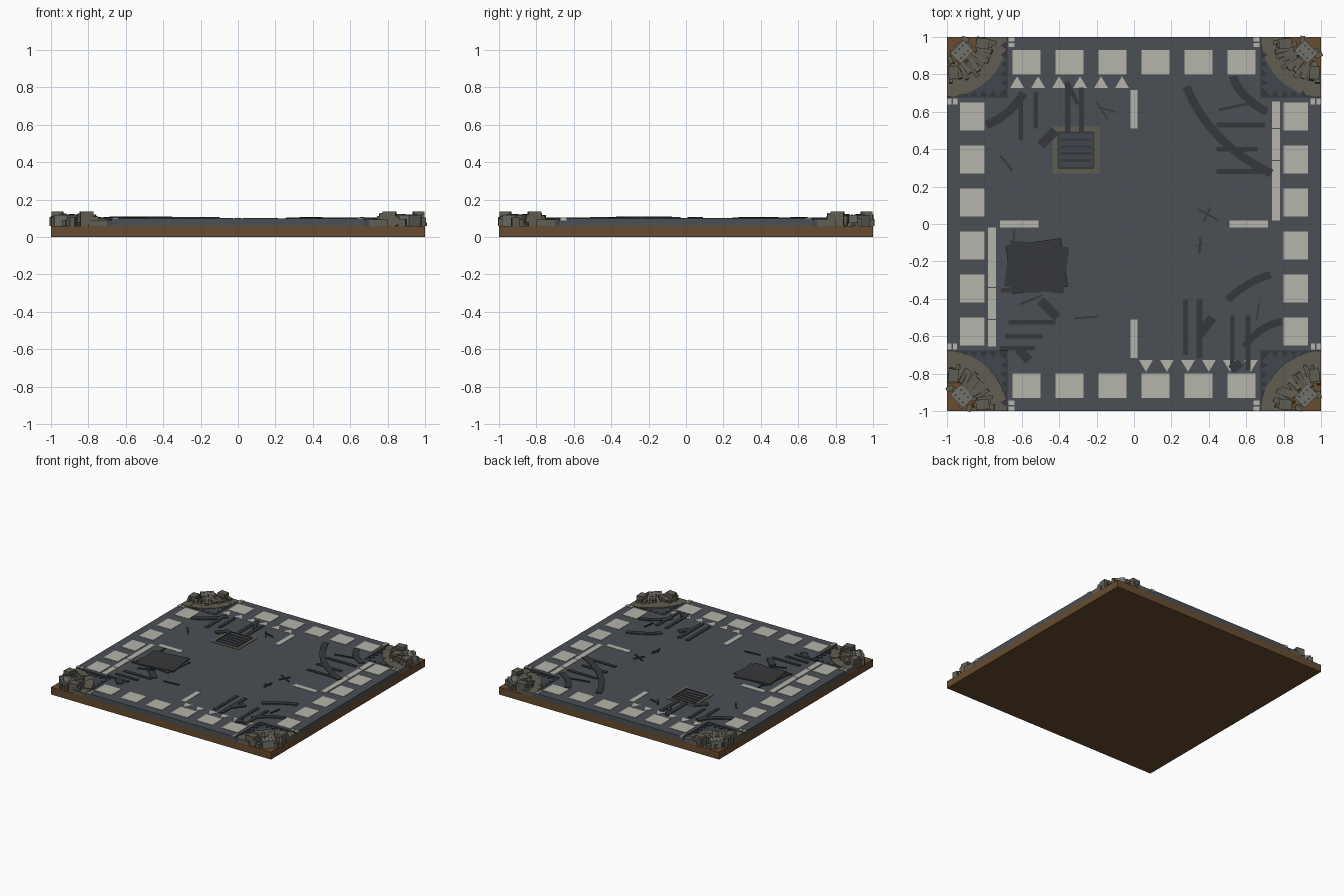
import bpy, bmesh, random
from math import sin, cos, pi, radians, atan2, hypot
from mathutils import Matrix, Vector

if "Cube" in bpy.data.objects:
    bpy.data.objects.remove(bpy.data.objects["Cube"])

random.seed(4)


def material(name, rgb):
    m = bpy.data.materials.new(name)
    m.diffuse_color = (*rgb, 1)
    m.use_nodes = True
    m.node_tree.nodes["Principled BSDF"].inputs["Base Color"].default_value = m.diffuse_color
    return m


DIRT = material("dirt", (.14, .072, .03))
ROAD = material("asphalt", (.07, .079, .09))
GUTTER = material("gutter", (.052, .062, .078))
DARK = material("dark_asphalt", (.036, .039, .044))
PAINT = material("road_paint", (.46, .46, .41))
PAVE = material("paving", (.12, .11, .085))
STONE = material("stone", (.17, .17, .15))


def prism(bm, pts, z0, z1, m=None):
    """Extrude a flat outline from z0 to z1."""
    lo = [bm.verts.new((x, y, z0)) for x, y in pts]
    hi = [bm.verts.new((x, y, z1)) for x, y in pts]
    n = len(pts)
    bm.faces.new(lo[::-1])
    bm.faces.new(hi)
    for i in range(n):
        bm.faces.new((lo[i], lo[(i + 1) % n], hi[(i + 1) % n], hi[i]))
    if m:
        bmesh.ops.transform(bm, matrix=m, verts=lo + hi)


def rect(x, y, w, h, deg=0):
    a = radians(deg)
    return [(x + u * w / 2 * cos(a) - v * h / 2 * sin(a),
             y + u * w / 2 * sin(a) + v * h / 2 * cos(a))
            for u, v in ((-1, -1), (1, -1), (1, 1), (-1, 1))]


def line(x0, y0, x1, y1, w):
    return rect((x0 + x1) / 2, (y0 + y1) / 2, hypot(x1 - x0, y1 - y0), w,
                atan2(y1 - y0, x1 - x0) * 180 / pi)


def bow(p0, p1, p2, w, n=8):
    """Curved strip along a quadratic curve."""
    p0, p1, p2 = Vector(p0), Vector(p1), Vector(p2)
    left, right = [], []
    for i in range(n + 1):
        t = i / n
        c = p0 * (1 - t) ** 2 + p1 * 2 * t * (1 - t) + p2 * t * t
        d = ((p1 - p0) * (1 - t) + (p2 - p1) * t).normalized() * w / 2
        left.append((c.x - d.y, c.y + d.x))
        right.append((c.x + d.y, c.y - d.x))
    return left + right[::-1]


def arc(r, n=10):
    return [(r * cos(i * pi / 2 / n), r * sin(i * pi / 2 / n)) for i in range(n + 1)]


def finish(name, bm, mat):
    bmesh.ops.recalc_face_normals(bm, faces=bm.faces)
    me = bpy.data.meshes.new(name)
    bm.to_mesh(me)
    bm.free()
    me.materials.append(mat)
    ob = bpy.data.objects.new(name, me)
    bpy.context.collection.objects.link(ob)
    return ob


def part(name, mat, outlines, z0, z1):
    bm = bmesh.new()
    for o in outlines:
        prism(bm, o, z0, z1)
    return finish(name, bm, mat)


# ground block and cross-shaped road
part("dirt_base", DIRT, [rect(0, 0, 2, 2)], 0, .06)
c = .675
part("road_slab", ROAD, [[(-c, -1), (c, -1), (c, -c), (1, -c), (1, c), (c, c),
                          (c, 1), (-c, 1), (-c, c), (-1, c), (-1, -c), (-c, -c)]], .06, .099)

# painted markings
paint = []
for s in (-1, 1):
    for i in range(6):
        t = (i - 2.5) * .23
        paint += [rect(t, s * .865, .148, .13), rect(s * .865, t, .13, .148)]
        tx = s * (-.064 - i * .1122)
        paint.append([(tx - .037, s * .727), (tx + .037, s * .727), (tx, s * .79)])
    for a, b in ((.02, .338), (.342, .508), (.512, .655)):
        paint.append(rect(s * .76, s * (a + b) / 2, .043, b - a))
    paint += [rect(0, s * .613, .04, .205), rect(s * .613, 0, .205, .04)]
part("road_markings", PAINT, paint, .09, .1015)

# straight tyre marks, slabs of torn asphalt and cracks: x0, y0, x1, y1, width
marks = [
    (-.605, .45, -.605, .7, .025), (-.525, .51, -.525, .705, .025),
    (-.355, .49, -.355, .755, .03), (-.28, .49, -.28, .73, .028),
    (-.5, .42, -.42, .5, .05), (-.36, .76, -.3, .64, .025),
    (.44, .53, .7, .53, .026), (.44, .40, .66, .40, .026), (.44, .28, .735, .28, .026),
    (.45, .61, .62, .645, .014),
    (.275, -.405, .275, -.7, .026), (.35, -.405, .35, -.72, .03),
    (.525, -.49, .525, -.75, .026), (.61, -.49, .61, -.78, .026),
    (.35, -.59, .42, -.5, .05), (.52, -.78, .57, -.74, .05),
    (-.71, -.355, -.5, -.355, .025), (-.67, -.525, -.42, -.525, .026),
    (-.69, -.6, -.49, -.6, .025), (-.72, -.665, -.53, -.665, .025),
    (-.5, -.41, -.41, -.5, .05), (-.62, -.67, -.56, -.73, .05),
]
cracks = [
    (-.19, .625, -.1, .6, .009), (-.2, .65, -.14, .56, .007), (-.715, .365, -.65, .285, .011),
    (.34, .08, .45, .02, .009), (.37, .01, .41, .09, .009), (.355, -.07, .35, -.16, .012),
    (.33, -.12, .37, -.1, .008), (.67, -.42, .655, -.51, .009),
    (-.61, -.43, -.49, -.38, .011), (-.32, -.505, -.19, -.495, .01),
    (-.64, -.03, -.645, -.12, .009),
]
curves = [
    bow((.28, .735), (.4, .43), (.735, .27), .045),
    bow((.53, .79), (.56, .68), (.71, .6), .045),
    bow((-.79, .53), (-.66, .58), (-.59, .7), .045),
    bow((.5, -.405), (.6, -.31), (.73, -.27), .04),
    bow((.59, -.66), (.66, -.55), (.79, -.52), .04),
]
part("tyre_marks", DARK, [line(*m) for m in marks] + curves, .09, .1055)
part("cracks", DARK, [line(*m) for m in cracks], .09, .107)

# patched plate on the road
part("patch_lower", DARK, [rect(-.52, -.23, .32, .25, -7)], .09, .105)
part("patch_upper", DARK, [rect(-.52, -.225, .3, .26, 8)], .09, .109)

# drain with frame and bars
gx, gy = -.31, .395
frame = [rect(gx, gy + s * .1125, .25, .025) for s in (-1, 1)]
frame += [rect(gx + s * .1125, gy, .025, .2) for s in (-1, 1)]
part("drain_frame", PAVE, frame, .09, .103)
part("drain_plate", GUTTER, [rect(gx, gy, .2, .2)], .09, .104)
part("drain_bars", DARK, [rect(gx, gy + y, .16, .015) for y in (-.055, -.018, .018, .055)] +
     [rect(gx + s * .095, gy, .01, .2) for s in (-1, 1)] +
     [rect(gx, gy + s * .095, .18, .01) for s in (-1, 1)], .1, .108)

# four broken pavement corners, built from the tile corner inwards
gutter, teeth, walk, kerb, rubble, post, dots = [bmesh.new() for _ in range(7)]
for k in range(4):
    M = (Matrix.Rotation(k * pi / 2, 4, 'Z') @ Matrix.Translation((1, 1, 0))
         @ Matrix.Rotation(pi, 4, 'Z'))
    e = 1 - c
    prism(gutter, arc(.3) + [(0, e), (e, e), (e, 0)], .06, .088, M)
    # saw-toothed asphalt edge
    for i in range(6):
        a = .02 + i * .05
        prism(teeth, [(a, e), (a + .05, e), (a + .025, e - .04)], .07, .093, M)
        prism(teeth, [(e, a), (e, a + .05), (e - .04, a + .025)], .07, .093, M)
    # curved paving made of wedges at uneven heights
    n = 6
    for i in range(n):
        a0, a1 = i * pi / 2 / n, (i + 1) * pi / 2 / n
        am = (a0 + a1) / 2
        ring = [(r * cos(a), r * sin(a)) for r, a in
                ((.2, a0), (.318, a0), (.32, am), (.318, a1), (.2, a1), (.2, am))]
        prism(walk, ring, .06, random.uniform(.091, .1), M)
    # light kerb ends
    for d in (.012, .043):
        prism(kerb, rect(.345, d, .032, .024), .09, .104, M)
        prism(kerb, rect(d, .345, .024, .032), .09, .104, M)
    # radial broken stones
    for i in range(13):
        a = radians(6 + i * 6.5)
        r = random.uniform(.185, .215)
        tilt = (M @ Matrix.Translation((r * cos(a), r * sin(a), .085))
                @ Matrix.Rotation(a + random.uniform(-.2, .2), 4, 'Z')
                @ Matrix.Rotation(random.uniform(-.2, .2), 4, 'Y'))
        prism(rubble, rect(0, 0, random.uniform(.08, .11), random.uniform(.016, .028)),
              -.015, random.uniform(.02, .036), tilt)
    # loose pieces nearer the corner
    for i in range(6):
        a = radians(8 + i * 15)
        r = random.uniform(.08, .13)
        prism(rubble, rect(r * cos(a), r * sin(a), .04, .025, random.uniform(0, 90)),
              .06, random.uniform(.075, .11), M)
    # upright blocks at both ends of the arc
    prism(rubble, rect(.19, .035, .07, .055, 6), .06, .138, M)
    prism(rubble, rect(.035, .19, .055, .07, -6), .06, .138, M)
    # post footing with bolt heads
    prism(post, rect(.08, .08, .1, .08, -45), .06, .118, M)
    for i in (-1, 0, 1):
        for j in (-1, 1):
            u, v = i * .026, j * .02
            prism(dots, rect(.08 + (u + v) * .707, .08 + (v - u) * .707, .009, .009, -45),
                  .11, .12, M)
for name, bm, mat in (("corner_gutters", gutter, GUTTER), ("asphalt_teeth", teeth, DARK),
                      ("corner_paving", walk, PAVE), ("kerb_ends", kerb, PAINT),
                      ("rubble_stones", rubble, PAVE), ("post_footings", post, STONE),
                      ("footing_bolts", dots, DARK)):
    finish(name, bm, mat)
